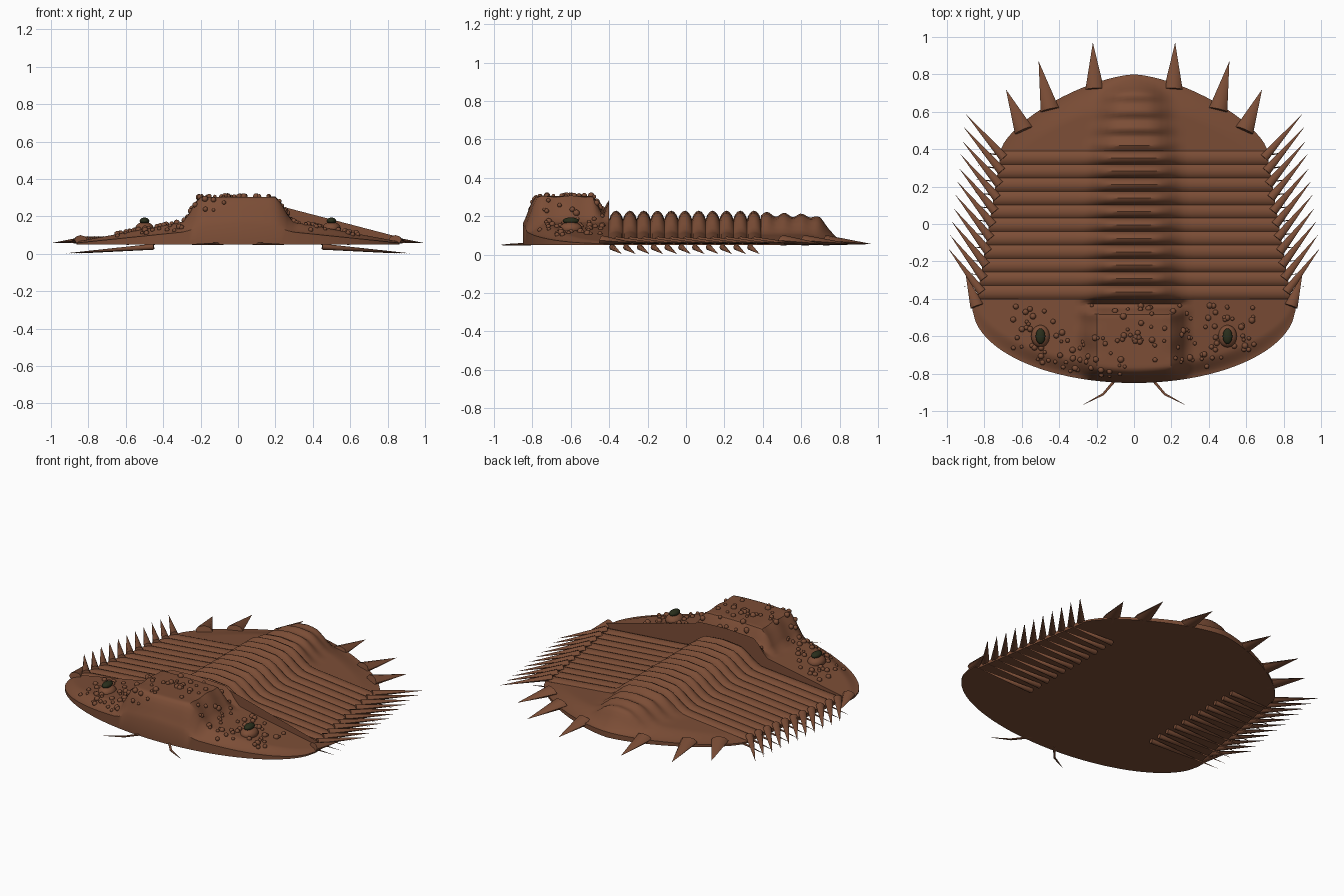
import bpy, bmesh, math, random
from mathutils import Vector, Matrix

if "Cube" in bpy.data.objects:
    bpy.data.objects.remove(bpy.data.objects["Cube"])
random.seed(7)
FLOOR = 0.05       # underside of the shell
HEAD_Y = -0.4      # joint between head and thorax
TAIL_Y = 0.39      # joint between thorax and tail
SEGMENTS = 11
PITCH = (TAIL_Y - HEAD_Y) / SEGMENTS


def material(name, color, rough):
    m = bpy.data.materials.new(name)
    m.use_nodes = True
    m.diffuse_color = (*color, 1)
    bsdf = m.node_tree.nodes["Principled BSDF"]
    bsdf.inputs["Base Color"].default_value = (*color, 1)
    bsdf.inputs["Roughness"].default_value = rough
    return m


SHELL = material("shell brown", (0.2, 0.075, 0.037), 0.7)
EYE = material("eye dark green", (0.022, 0.027, 0.011), 0.4)


def finish(name, bm, mat=SHELL, angle=40):
    me = bpy.data.meshes.new(name)
    bm.to_mesh(me)
    bm.free()
    ob = bpy.data.objects.new(name, me)
    bpy.context.collection.objects.link(ob)
    me.materials.append(mat)
    bpy.ops.object.select_all(action="DESELECT")
    ob.select_set(True)
    bpy.context.view_layer.objects.active = ob
    bpy.ops.object.shade_smooth_by_angle(angle=math.radians(angle))
    return ob


def smooth(a, b, x):
    t = min(max((x - a) / (b - a), 0), 1)
    return t * t * (3 - 2 * t)


def shell(name, us, vs, point, angle=40):
    """Height-field shell over a grid, closed with walls and a flat underside."""
    bm = bmesh.new()
    rows = [[bm.verts.new(point(u, v)) for u in us] for v in vs]
    for a, b in zip(rows, rows[1:]):
        for i in range(len(us) - 1):
            bm.faces.new((a[i], a[i + 1], b[i + 1], b[i]))
    rim = [e for e in bm.edges if e.is_boundary]
    new = bmesh.ops.extrude_edge_only(bm, edges=rim)["geom"]
    for g in new:
        if isinstance(g, bmesh.types.BMVert):
            g.co.z = FLOOR
    bmesh.ops.holes_fill(bm, edges=[e for e in bm.edges if e.is_boundary])
    bmesh.ops.recalc_face_normals(bm, faces=bm.faces)
    return finish(name, bm, angle=angle)


def spine(bm, base, tip, r, flat=1.0, sides=8, r_tip=0.0):
    base, tip = Vector(base), Vector(tip)
    d = tip - base
    rot = d.to_track_quat("Z", "Y").to_matrix().to_4x4()
    squash = Matrix.Translation(base) @ Matrix.Diagonal((1, 1, flat, 1))
    local = Vector((d.x, d.y, d.z / flat))
    rot = local.to_track_quat("Z", "Y").to_matrix().to_4x4()
    mid = Matrix.Translation((0, 0, local.length / 2))
    bmesh.ops.create_cone(bm, cap_ends=True, segments=sides, radius1=r, radius2=r_tip,
                          depth=local.length, matrix=squash @ rot @ mid)


def spread(n):
    return [math.sin(math.pi / 2 * (2 * i / n - 1)) * 0.4 + 0.6 * (2 * i / n - 1)
            for i in range(n + 1)]


# Head shield
def head_front(x):
    return -0.44 - 0.41 * math.sqrt(max(0, 1 - (x / 0.865) ** 2))


def head_z(x, y):
    a, d = abs(x), y - head_front(x)
    cheek = 0.065 + 0.16 * (1 - a / 0.865)
    z = FLOOR + (cheek - FLOOR) * (0.55 + 0.45 * smooth(0, 0.1, d))
    back = 1 - 0.85 * smooth(-0.49, -0.43, y) + 0.6 * smooth(-0.43, HEAD_Y, y)
    dome = smooth(0.3, 0.19, a) * smooth(-0.02, 0.08, d) * back
    furrow = 0.008 * math.cos((y + 0.6) * 40) * smooth(0.32, 0.24, a) * smooth(0.16, 0.24, a)
    return z + max(0, 0.305 - z) * dome + furrow * smooth(0.05, 0.15, d)


def head_point(u, t):
    x = u * 0.864
    y = head_front(x) + (HEAD_Y - head_front(x)) * t
    return x, y, head_z(x, y)


shell("head_shield", spread(64), [i / 32 for i in range(33)], head_point)

# Raised sheet along the rear head edge, on one side only
bm = bmesh.new()
bm.faces.new([bm.verts.new((x, HEAD_Y, z)) for x, z in
              ((0.2, 0.262), (0.22, 0.1), (0.84, 0.07), (0.84, 0.095))])
finish("rear_head_flange", bm)


# Thorax: overlapping rings with a raised axial lobe
def half_width(y):
    return 0.84 - 0.13 * (y - HEAD_Y) / (TAIL_Y - HEAD_Y)


def thorax_point(u, v):
    y = HEAD_Y + v * PITCH
    w = half_width(y)
    a = abs(u) * w
    arch = math.sin(math.pi * (v % 1)) ** 0.7 if v % 1 else 0
    lobe = smooth(0.27, 0.11, a)
    z = 0.06 + 0.07 * (1 - abs(u)) + 0.055 * lobe + arch * (0.014 + 0.03 * lobe)
    return u * w, y, z


ring_steps = (0, 0.12, 0.3, 0.5, 0.7, 0.88)
rings = [i + s for i in range(SEGMENTS) for s in ring_steps] + [SEGMENTS]
shell("thorax_rings", spread(48), rings, thorax_point)


# Tail shield
def tail_back(x):
    return TAIL_Y + 0.41 * max(0, 1 - (abs(x) / 0.715) ** 1.5) ** 0.7


def tail_point(u, t):
    x = u * 0.714
    y = TAIL_Y + (tail_back(x) - TAIL_Y) * t
    a, d, k = abs(x), tail_back(x) - y, (y - TAIL_Y) / 0.41
    lobe = smooth(0.27 - 0.08 * k, 0.1 - 0.06 * k, a) * smooth(0, 0.1, d)
    z = 0.06 + 0.07 * (1 - abs(u)) * (0.35 + 0.65 * smooth(0, 0.16, d))
    z += lobe * (0.082 - 0.015 * k + 0.013 * math.sin(y * 70 - 28) * (1 - 0.5 * k))
    return x, y, z


shell("tail_shield", spread(48), [i / 28 for i in range(29)], tail_point)

# Side spines, tail spines, cheek spines, legs and antennae, mirrored in x
side, tail, cheek, legs, feelers = (bmesh.new() for _ in range(5))
for s in (-1, 1):
    for i in range(SEGMENTS):
        y = HEAD_Y + (i + 0.5) * PITCH
        w = half_width(y)
        spine(side, (s * (w - 0.02), y, 0.075),
              (s * (w + 0.16 + 0.025 * i / 10), y + 0.235, 0.058), 0.024, 0.8)
        spine(legs, (s * 0.45, y - 0.02, 0.038),
              (s * (0.92 - 0.009 * i), y + 0.03, 0.003), 0.016)
    for base, tip in (((0.21, 0.72), (0.22, 0.97)), ((0.45, 0.61), (0.51, 0.87)),
                      ((0.59, 0.5), (0.685, 0.72))):
        spine(tail, (s * base[0], base[1], 0.075), (s * tip[0], tip[1], 0.055), 0.05, 0.55)
    spine(cheek, (s * 0.84, -0.44, 0.075), (s * 0.9, -0.27, 0.06), 0.036, 0.7)
    path = [(0.08, -0.81, 0.055), (0.165, -0.91, 0.052), (0.27, -0.965, 0.05)]
    for (p, q), r0, r1 in zip(zip(path, path[1:]), (0.009, 0.007), (0.007, 0.001)):
        spine(feelers, (s * p[0], *p[1:]), (s * q[0], *q[1:]), r0, 0.8, 6, r1)
for name, bm in (("side_spines", side), ("tail_spines", tail), ("cheek_spines", cheek),
                 ("legs", legs), ("antennae", feelers)):
    finish(name, bm, angle=50)


# Eyes on low mounds
def ball(bm, at, size, sub=2):
    m = Matrix.Translation(at) @ Matrix.Diagonal((*size, 1))
    bmesh.ops.create_icosphere(bm, subdivisions=sub, radius=1, matrix=m)


eyes, mounds = bmesh.new(), bmesh.new()
for s in (-1, 1):
    ball(mounds, (s * 0.5, -0.6, 0.135), (0.05, 0.06, 0.036), 3)
    ball(eyes, (s * 0.5, -0.6, 0.176), (0.026, 0.042, 0.018), 3)
finish("eye_mounds", mounds, angle=60)
finish("eyes", eyes, EYE, 60)

# Scattered tubercles on the head
bumps, placed = bmesh.new(), 0
while placed < 140:
    x, y = random.uniform(-0.65, 0.65), random.uniform(-0.83, -0.43)
    if y - head_front(x) < 0.03 or math.hypot(abs(x) - 0.5, y + 0.6) < 0.06:
        continue
    r = random.uniform(0.009, 0.018)
    ball(bumps, (x, y, head_z(x, y) + 0.002), (r, r, r))
    placed += 1
finish("head_tubercles", bumps, angle=60)
